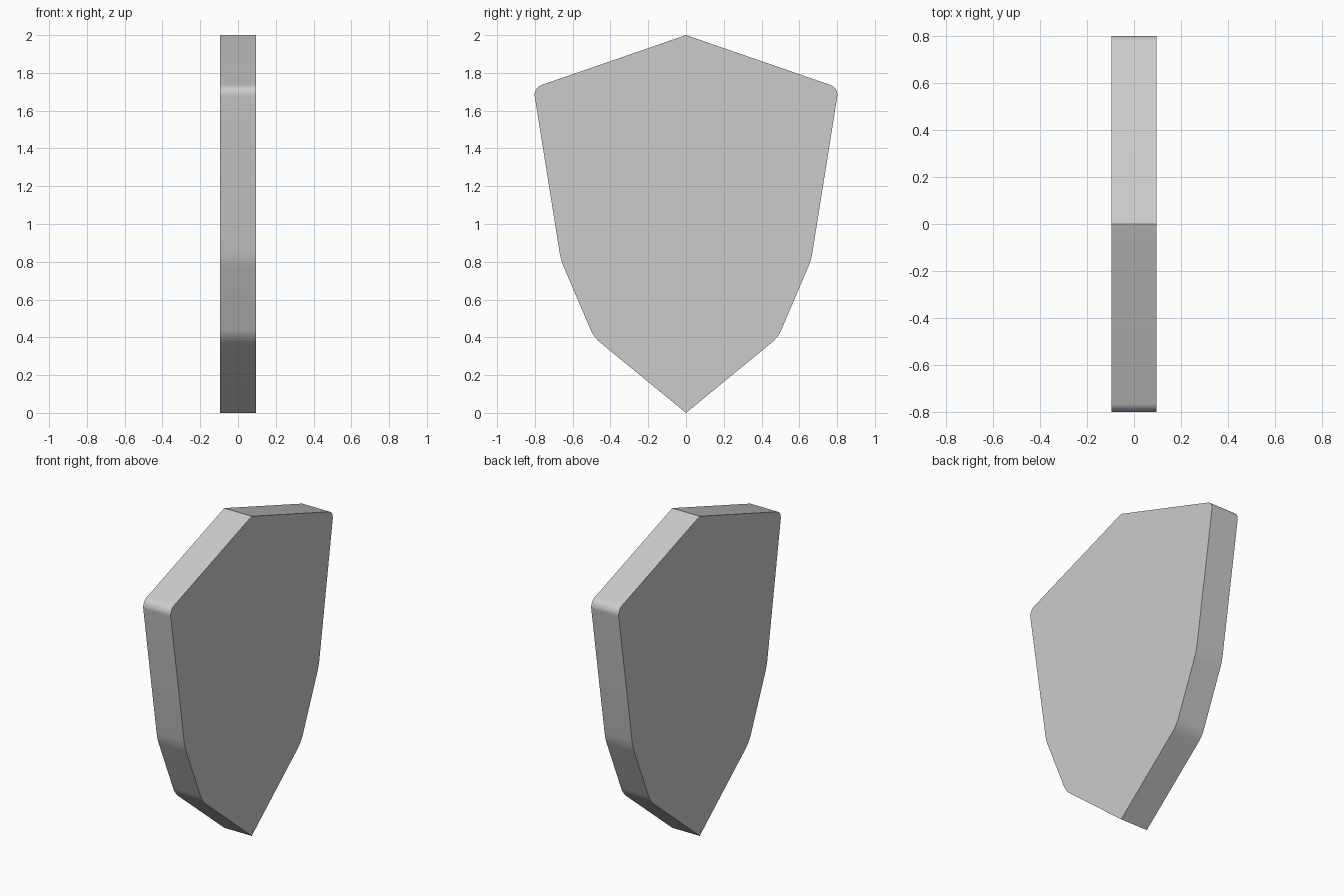
import bpy, bmesh, math
from mathutils import Vector

if "Cube" in bpy.data.objects:
    bpy.data.objects.remove(bpy.data.objects["Cube"])

HALF_DEPTH = 0.095
TOP, TIP = Vector((0, 2)), Vector((0, 0))
CORNERS = [Vector((0.808, 1.721)), Vector((0.663, 0.81)), Vector((0.488, 0.40))]


def fillet(prev, corner, nxt, tangent=0.045, steps=8):
    """Circular arc that rounds a corner, as points from prev to nxt."""
    a = (prev - corner).normalized()
    b = (nxt - corner).normalized()
    w = math.cos((math.pi - a.angle(b)) / 2)
    p, q = corner + a * tangent, corner + b * tangent
    pts = []
    for i in range(steps + 1):
        t = i / steps
        k0, k1, k2 = (1 - t) ** 2, 2 * w * t * (1 - t), t * t
        pts.append((p * k0 + corner * k1 + q * k2) / (k0 + k1 + k2))
    return pts


# Right half of the outline, top to tip, then mirrored
chain = [TOP] + CORNERS + [TIP]
right = [p for i in range(1, 4) for p in fillet(*chain[i - 1:i + 2])]
left = [Vector((-p.x, p.y)) for p in reversed(right)]
outline = [TOP] + right + [TIP] + left

# Shield plate: outline extruded along x
bm = bmesh.new()
face = bm.faces.new([bm.verts.new((-HALF_DEPTH, p.x, p.y)) for p in outline])
ext = bmesh.ops.extrude_face_region(bm, geom=[face], use_keep_orig=True)
moved = [g for g in ext["geom"] if isinstance(g, bmesh.types.BMVert)]
bmesh.ops.translate(bm, verts=moved, vec=(2 * HALF_DEPTH, 0, 0))
bmesh.ops.recalc_face_normals(bm, faces=bm.faces)
mesh = bpy.data.meshes.new("shield_plate")
bm.to_mesh(mesh)
bm.free()

shield = bpy.data.objects.new("shield_plate", mesh)
bpy.context.collection.objects.link(shield)
bpy.context.view_layer.objects.active = shield
shield.select_set(True)
bpy.ops.object.shade_smooth_by_angle(angle=math.radians(30))
